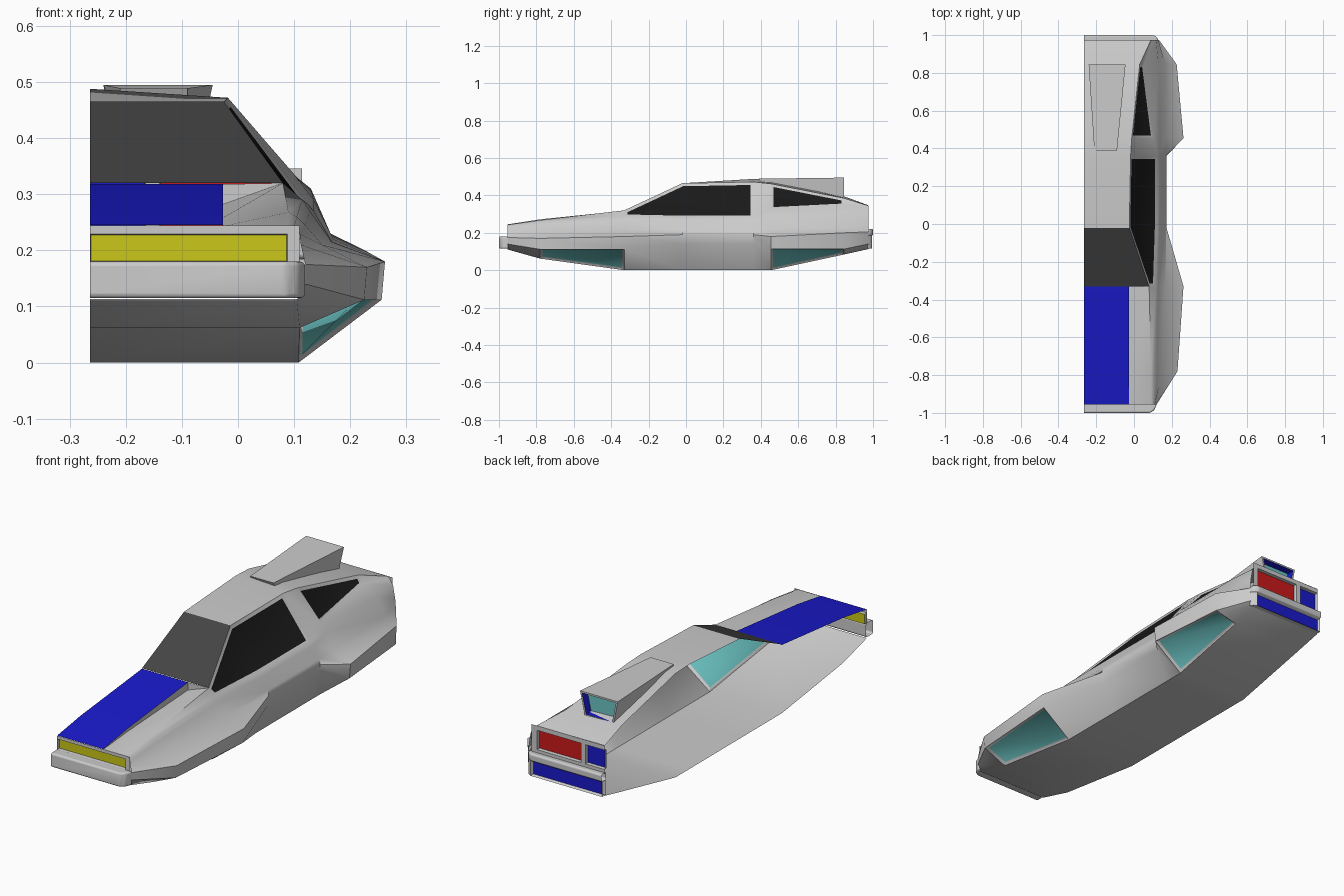
import bpy, bmesh, math

if "Cube" in bpy.data.objects:
    bpy.data.objects.remove(bpy.data.objects["Cube"])

CUT = -0.264   # open centre plane of the half body


def colour(name, r, g, b):
    m = bpy.data.materials.new(name)
    m.diffuse_color = (r, g, b, 1)
    m.use_nodes = True
    m.node_tree.nodes["Principled BSDF"].inputs["Base Color"].default_value = m.diffuse_color
    return m


GREY = colour("grey", 0.8, 0.8, 0.8)
BLACK = colour("black", 0.01, 0.01, 0.01)
SMOKE = colour("smoke", 0.06, 0.06, 0.06)
BLUE = colour("blue", 0.01, 0.01, 0.6)
RED = colour("red", 0.6, 0.01, 0.01)
YELLOW = colour("yellow", 0.6, 0.57, 0.01)
TEAL = colour("teal", 0.15, 0.55, 0.55)


def finish(name, bm, mats, angle=35):
    me = bpy.data.meshes.new(name)
    bm.to_mesh(me)
    bm.free()
    ob = bpy.data.objects.new(name, me)
    bpy.context.collection.objects.link(ob)
    for m in mats:
        me.materials.append(m)
    bpy.ops.object.select_all(action='DESELECT')
    bpy.context.view_layer.objects.active = ob
    ob.select_set(True)
    bpy.ops.object.shade_smooth_by_angle(angle=math.radians(angle))
    return ob


def recess(bm, faces, thick, depth, inner, wall=0):
    r = bmesh.ops.inset_region(bm, faces=faces, thickness=thick, depth=-depth,
                               use_even_offset=True, use_boundary=True)
    for f in r['faces']:
        f.material_index = wall
    for f in faces:
        f.material_index = inner


def sheet(name, polys, mat):
    bm = bmesh.new()
    for p in polys:
        bm.faces.new([bm.verts.new(v) for v in p])
    bmesh.ops.remove_doubles(bm, verts=bm.verts, dist=1e-5)
    return finish(name, bm, [mat], 20)


# Body shell: lengthwise lines, one (x, z) per station
YS = [-0.955, -0.78, -0.33, -0.02, 0.36, 0.455, 0.845, 0.975]
RIDGE = [(.09, .243), (.09, .268), (.08, .32), (-.025, .465), (-.018, .472), (-.012, .462), (.03, .385), (.09, .345)]
SILL = [(.1, .24), (.105, .26), (.115, .29), (.125, .283), (.125, .283), (.105, .33), (.055, .35), (.1, .335)]
SHOULDER = [(.11, .23), (.12, .245), (.128, .27), (.135, .27), (.135, .27), (.135, .29), (.13, .31), (.117, .31)]
WAIST = [(.112, .21), (.15, .21), (.167, .215), (.168, .215), (.168, .215), (.17, .22), (.165, .23), (.128, .25)]
POD_TOP = [(.12, .175), (.23, .17), (.262, .18), (.172, .19), (.172, .19), (.262, .18), (.226, .2), (.132, .205)]
POD_LOW = [(.12, .14), (.225, .112), (.256, .112), (.165, .14), (.165, .14), (.256, .112), (.222, .113), (.13, .14)]
FLOOR = [(.105, .111), (.11, .062), (.108, 0), (.108, 0), (.108, 0), (.108, 0), (.11, .084), (.11, .113)]
KEEL = [(CUT, z) for x, z in FLOOR]
LINES = [RIDGE, SILL, SHOULDER, WAIST, POD_TOP, POD_LOW, FLOOR, KEEL]

bm = bmesh.new()
rows = [[bm.verts.new((x, y, z)) for y, (x, z) in zip(YS, ln)] for ln in LINES]
face = {}
for j in range(len(rows) - 1):
    for i in range(len(YS) - 1):
        a, b = rows[j], rows[j + 1]
        face[j, i] = bm.faces.new((a[i], b[i], b[i + 1], a[i + 1]))
# roof
roof = [bm.verts.new((CUT, y, z)) for y, z in zip(YS[3:], (.465, .488, .484, .395, .347))]
for i in range(4):
    bm.faces.new((roof[i], rows[0][i + 3], rows[0][i + 4], roof[i + 1]))
# gutter beside the bonnet
gut = [bm.verts.new((-.027, y, z)) for y, z in zip(YS, (.243, .258, .282))]
for i in range(2):
    bm.faces.new((gut[i], rows[0][i], rows[0][i + 1], gut[i + 1]))
bmesh.ops.recalc_face_normals(bm, faces=bm.faces)
bm.normal_update()
if face[6, 3].normal.z > 0:
    bmesh.ops.reverse_faces(bm, faces=bm.faces)
    bm.normal_update()
# side windows and hover panels
recess(bm, [face[0, 2], face[0, 3]], .016, .006, 1)
recess(bm, [face[0, 5]], .014, .006, 1)
for i in (1, 5):
    recess(bm, [face[5, i]], .012, .008, 2)
finish("body_shell", bm, [GREY, BLACK, TEAL], 40)

# Windscreen
sheet("windscreen", [[(CUT, -.33, .32), (.08, -.33, .32), (-.025, -.02, .465), (CUT, -.02, .465)]], SMOKE)

# Bonnet panel with its side skirt
top = list(zip(YS, (.245, .272, .318)))
sheet("bonnet", [[(CUT, a[0], a[1]), (-.027, a[0], a[1]), (-.027, b[0], b[1]), (CUT, b[0], b[1])]
                 for a, b in zip(top, top[1:])], BLUE)
low = (.243, .258, .282)
skirt = [[(-.027, top[i][0], low[i]), (-.027, top[i + 1][0], low[i + 1]),
          (-.027, *top[i + 1]), (-.027, *top[i])] for i in range(2)]
skirt.append([(-.027, -.33, .282), (.08, -.33, .32), (-.027, -.33, .318)])
sheet("bonnet_skirt", skirt, GREY)


# End plates: a grid with coloured recessed cells
def plate(name, y, xs, zs, cells, mats):
    s = 1 if y > 0 else -1
    bm = bmesh.new()
    g = [[bm.verts.new((x, y, z)) for z in zs] for x in xs]
    picks = []
    for i in range(len(xs) - 1):
        for k in range(len(zs) - 1):
            q = [g[i][k], g[i + 1][k], g[i + 1][k + 1], g[i][k + 1]]
            f = bm.faces.new(q if s < 0 else q[::-1])
            if (i, k) in cells:
                picks.append((f, cells[i, k]))
    bm.normal_update()
    for f, m in picks:
        recess(bm, [f], .002, .015, m)
    finish(name, bm, mats)


plate("front_light_panel", -.955, (CUT, .088, .11), (.175, .179, .229, .244), {(0, 1): 1}, [GREY, YELLOW])
plate("tail_light_panel", .975, (CUT, -.165, -.14, .085, .114), (.215, .235, .325, .346),
      {(0, 1): 1, (2, 1): 2}, [GREY, BLUE, RED])


# Bumpers: plan outline pulled up, optionally recessed at the back
def bumper(name, plan, z0, z1, strip=False, round_off=0.008):
    bm = bmesh.new()
    f = bm.faces.new([bm.verts.new((x, y, z0)) for x, y in plan])
    up = bmesh.ops.extrude_face_region(bm, geom=[f])['geom']
    bmesh.ops.translate(bm, vec=(0, 0, z1 - z0), verts=[v for v in up if isinstance(v, bmesh.types.BMVert)])
    bmesh.ops.recalc_face_normals(bm, faces=bm.faces)
    bm.normal_update()
    # open at the centre plane
    bmesh.ops.delete(bm, geom=[q for q in bm.faces if q.normal.x < -.99], context='FACES')
    if strip:
        recess(bm, [q for q in bm.faces if q.normal.y > .99], .006, .012, 1)
    ob = finish(name, bm, [GREY, BLUE])
    if not strip:
        b = ob.modifiers.new("soft_edge", 'BEVEL')
        b.width, b.segments = round_off, 3


bumper("front_bumper", [(CUT, -.95), (CUT, -1), (.085, -1), (.108, -.985), (.122, -.95)], .115, .18)
bumper("rear_bumper", [(CUT, .97), (.13, .97), (.122, .985), (.105, .995), (CUT, .995)], .115, .185, True)
bumper("rear_bumper_roll", [(CUT, .965), (.13, .965), (.124, .985), (.105, 1), (CUT, 1)], .185, .22)

# Roof scoop opening to the rear
bm = bmesh.new()
back = [bm.verts.new(v) for v in ((-.24, .845, .495), (-.045, .845, .495), (-.07, .845, .385), (-.218, .845, .385))]
nose = [bm.verts.new(v) for v in ((-.21, .39, .489), (-.09, .39, .489), (-.09, .42, .43), (-.21, .42, .43))]
mouth = bm.faces.new(back)
bm.faces.new(nose[::-1])
for i in range(4):
    k = (i + 1) % 4
    bm.faces.new((back[k], back[i], nose[i], nose[k]))
bmesh.ops.recalc_face_normals(bm, faces=bm.faces)
bm.normal_update()
recess(bm, [mouth], .008, 0, 2)
recess(bm, [mouth], .002, .035, 2, 1)
finish("roof_scoop", bm, [GREY, BLUE, TEAL], 20)
